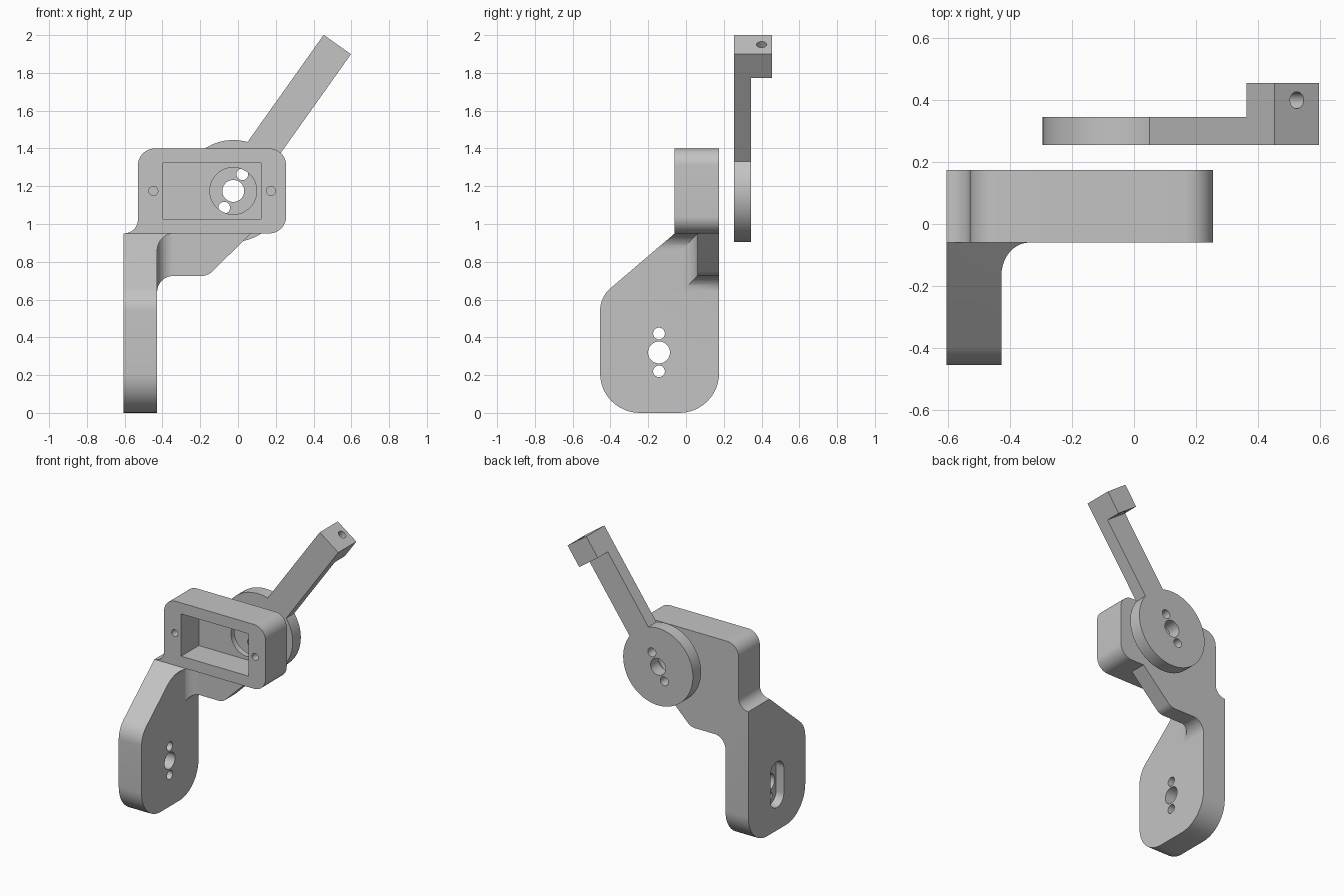
import bpy, bmesh
from math import sin, cos, tan, radians
from mathutils import Vector

if "Cube" in bpy.data.objects:
    bpy.data.objects.remove(bpy.data.objects["Cube"])

grey = bpy.data.materials.new("plain grey")
grey.use_nodes = True
colour = (0.55, 0.55, 0.55, 1)
grey.diffuse_color = colour
grey.node_tree.nodes["Principled BSDF"].inputs["Base Color"].default_value = colour


def rounded(points, steps=12):
    """Outline from (u, v, radius) corners; a radius rounds or fillets the corner."""
    out = []
    for i, (u, v, *r) in enumerate(points):
        p = Vector((u, v))
        if not r:
            out.append(p)
            continue
        a = (Vector(points[i - 1][:2]) - p).normalized()
        b = (Vector(points[(i + 1) % len(points)][:2]) - p).normalized()
        half = a.angle(b) / 2
        centre = p + (a + b).normalized() * r[0] / sin(half)
        start = p + a * r[0] / tan(half) - centre
        end = p + b * r[0] / tan(half) - centre
        sweep = start.angle_signed(end)
        for k in range(steps + 1):
            t = -sweep * k / steps
            out.append(centre + Vector((start.x * cos(t) - start.y * sin(t),
                                        start.x * sin(t) + start.y * cos(t))))
    return out


def prism(name, points, axis, low, high):
    """Extrude a rounded outline along one axis."""
    place = {"x": lambda p, w: (w, p.x, p.y),
             "y": lambda p, w: (p.x, w, p.y),
             "z": lambda p, w: (p.x, p.y, w)}[axis]
    bm = bmesh.new()
    outline = rounded(points)
    clean = [p for i, p in enumerate(outline) if (p - outline[i - 1]).length > 1e-5]
    rings = [[bm.verts.new(place(p, w)) for p in clean] for w in (low, high)]
    bm.faces.new(rings[0])
    bm.faces.new(rings[1])
    for i in range(len(clean)):
        bm.faces.new((rings[0][i - 1], rings[0][i], rings[1][i], rings[1][i - 1]))
    bmesh.ops.recalc_face_normals(bm, faces=bm.faces)
    mesh = bpy.data.meshes.new(name)
    bm.to_mesh(mesh)
    bm.free()
    mesh.materials.append(grey)
    obj = bpy.data.objects.new(name, mesh)
    bpy.context.collection.objects.link(obj)
    return obj


def slot(u, v, half_u, half_v, r=None):
    """Rectangle corners, rounded when a radius is given."""
    tail = (r,) if r else ()
    return [(u + a * half_u, v + b * half_v, *tail)
            for a, b in ((-1, -1), (1, -1), (1, 1), (-1, 1))]


def disc(u, v, r):
    return slot(u, v, r, r, r)


def combine(target, operation, *tools):
    bpy.context.view_layer.objects.active = target
    for tool in tools:
        mod = target.modifiers.new("combine", "BOOLEAN")
        mod.operation, mod.solver, mod.object = operation, "EXACT", tool
        bpy.ops.object.modifier_apply(modifier=mod.name)
        bpy.data.objects.remove(tool)


def smooth(obj):
    bpy.ops.object.select_all(action="DESELECT")
    obj.select_set(True)
    bpy.context.view_layer.objects.active = obj
    bpy.ops.object.shade_smooth_by_angle(angle=radians(30))


# Bracket: front outline crossed with side outline
inner, shelf, back = -0.428, 0.95, 0.175
bracket = prism("motor_bracket", [
    (-0.605, -0.2), (inner, -0.2), (inner, 0.725, 0.085), (-0.16, 0.725, 0.08),
    (0.068, shelf), (0.255, shelf, 0.09), (0.255, 1.4, 0.09), (-0.53, 1.4, 0.09),
    (-0.53, shelf, 0.074), (-0.605, shelf)], "y", -1, 0.4)
side = prism("side_outline", [
    (-0.455, 0, 0.21), (back, 0, 0.21), (back, 1.6), (-0.06, 1.6),
    (-0.06, shelf), (-0.455, 0.613, 0.16)], "x", -1, 1)
combine(bracket, "INTERSECT", side)

# Filleted space in front of the thin web
space = prism("web_space", [
    (inner, -1), (0.8, -1), (0.8, 0.06), (inner, 0.06, 0.085)], "z", -0.5, 1.2)
limit = prism("space_limit", [
    (inner, -0.3), (0.7, -0.3), (0.7, shelf), (inner, shelf, 0.09)], "y", -0.9, 0.3)
combine(space, "INTERSECT", limit)
combine(bracket, "DIFFERENCE", space)

# Motor pocket, shaft opening and screw holes
hub_x, hub_z = -0.025, 1.175
combine(bracket, "DIFFERENCE",
        prism("pocket", slot(-0.138, hub_z, 0.26, 0.148), "y", -0.2, 0.135),
        prism("shaft_opening", disc(hub_x, hub_z, 0.124), "y", 0.1, 0.3),
        *[prism("screw_hole", disc(x, hub_z, 0.024), "y", -0.2, 0.09)
          for x in (-0.448, 0.174)])

# Leg joint: three holes and an outer recess
leg_y, leg_z = -0.143, 0.32
combine(bracket, "DIFFERENCE",
        prism("recess", slot(leg_y, leg_z, 0.075, 0.16, 0.075), "x", -0.8, -0.545),
        *[prism("leg_hole", disc(leg_y, leg_z + dz, r), "x", -0.7, -0.3)
          for dz, r in ((0, 0.058), (0.1, 0.031), (-0.1, 0.031))])
smooth(bracket)

# Swing arm, built upright around its hub and then tilted
arm = prism("swing_arm", disc(0, 0, 0.27), "y", 0.255, 0.345)
bar = prism("arm_bar", [
    (0.255, 0), (0.345, 0), (0.345, 0.796), (0.455, 0.796),
    (0.455, 0.951), (0.255, 0.951)], "x", -0.0885, 0.0885)
combine(arm, "UNION", bar)
combine(arm, "DIFFERENCE",
        prism("tip_hole", disc(0, 0.4, 0.027), "z", 0.7, 1.1),
        *[prism("hub_hole", disc(-0.012 * s, 0.1 * s, r), "y", 0.1, 0.5)
          for s, r in ((0, 0.058), (1, 0.031), (-1, 0.031))])
arm.location = (hub_x, 0, hub_z)
arm.rotation_euler.y = radians(35.4)
smooth(arm)
